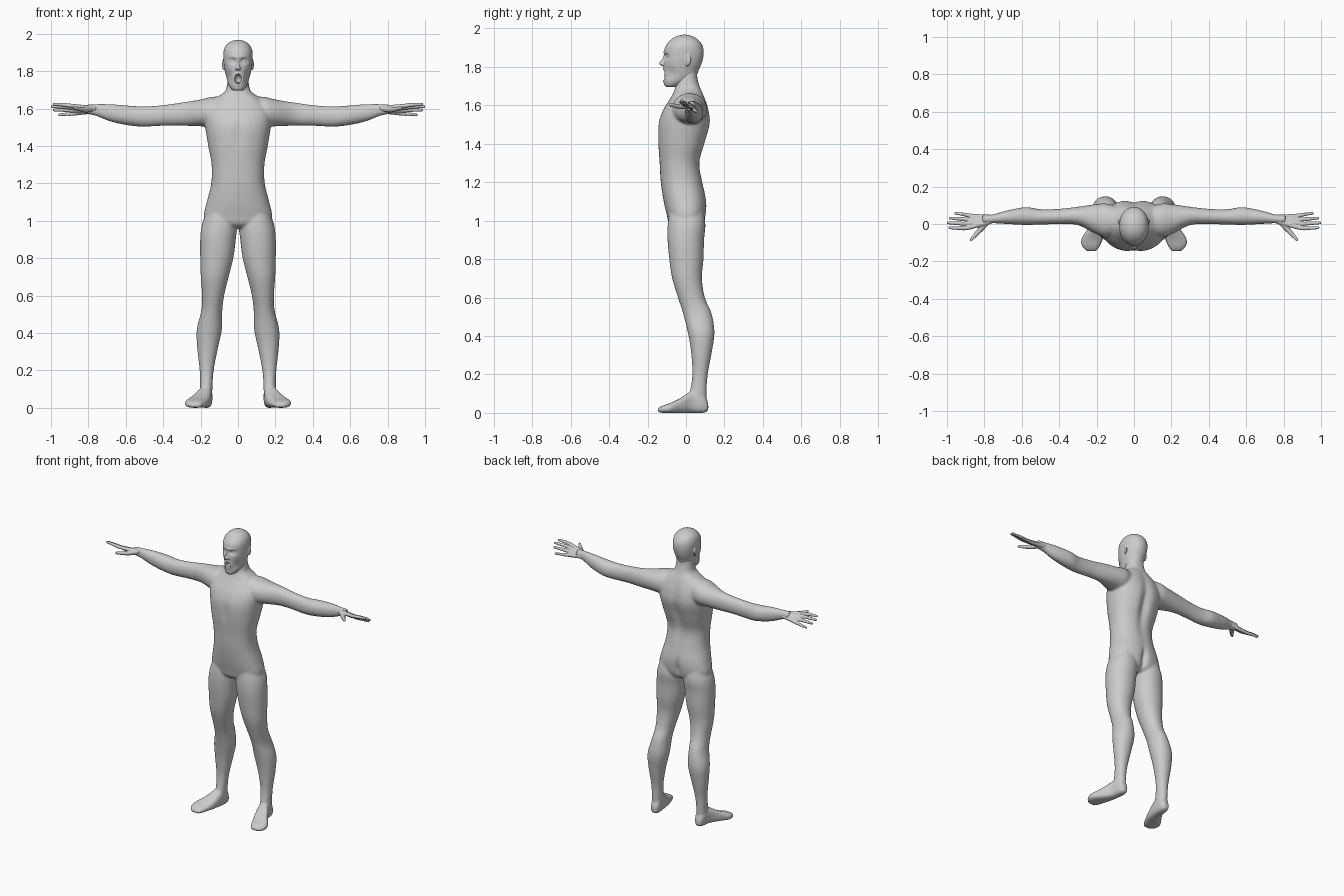
import bpy, bmesh, math
from mathutils import Vector, Matrix


def spline(secs, n=6):
    """Catmull-Rom interpolation through a list of equal-length tuples."""
    out = []
    for i in range(len(secs) - 1):
        a, b, c, d = (secs[max(i - 1, 0)], secs[i], secs[i + 1], secs[min(i + 2, len(secs) - 1)])
        for k in range(n):
            t = k / n
            out.append([0.5 * (2 * q + (r - p) * t + (2 * p - 5 * q + 4 * r - s) * t * t
                               + (3 * q - p - 3 * r + s) * t ** 3) for p, q, r, s in zip(a, b, c, d)])
    return out + [list(secs[-1])]


def loft(bm, axis, secs, e=2.2, side=1, n=40):
    """Skin along an axis; section = (position, min, max, min, max) of the other two axes."""
    idx, rings, verts = 'xyz'.index(axis), [], []
    for t, a0, a1, b0, b1 in spline(secs):
        ring = []
        for k in range(n):
            c, s = math.cos(2 * math.pi * k / n), math.sin(2 * math.pi * k / n)
            p = [(a0 + a1) / 2 + (a1 - a0) / 2 * math.copysign(abs(c) ** (2 / e), c),
                 (b0 + b1) / 2 + (b1 - b0) / 2 * math.copysign(abs(s) ** (2 / e), s)]
            p.insert(idx, t)
            ring.append(bm.verts.new((p[0] * side, p[1], p[2])))
        rings.append(ring)
        verts += ring
    for r, q in zip(rings, rings[1:]):
        for k in range(n):
            bm.faces.new((r[k], r[(k + 1) % n], q[(k + 1) % n], q[k]))
    bm.faces.new(rings[0])
    bm.faces.new(rings[-1])
    return verts


def sculpt(verts, center, radii, offset):
    """Push vertices with a soft falloff brush."""
    for v in verts:
        d = sum(((v.co[i] - center[i]) / radii[i]) ** 2 for i in range(3))
        v.co += Vector(offset) * math.exp(-d)


def blob(bm, center, radii, rot=0):
    m = Matrix.Translation(center) @ Matrix.Rotation(rot, 4, 'Z') @ Matrix.Diagonal((*radii, 1))
    bmesh.ops.create_uvsphere(bm, u_segments=20, v_segments=12, radius=1, matrix=m)


def beads(bm, pts, side=1, n=9):
    """Rounded limb through (x, y, z, radius) points."""
    for x, y, z, r in spline(pts, n):
        bmesh.ops.create_icosphere(bm, subdivisions=2, radius=r,
                                   matrix=Matrix.Translation((x * side, y, z)))


def finish(name, bm, voxel=None, smooth=0):
    bmesh.ops.recalc_face_normals(bm, faces=bm.faces[:])
    me = bpy.data.meshes.new(name)
    bm.to_mesh(me)
    bm.free()
    me.polygons.foreach_set('use_smooth', [True] * len(me.polygons))
    ob = bpy.data.objects.new(name, me)
    bpy.context.collection.objects.link(ob)
    if voxel:
        m = ob.modifiers.new('Fuse', 'REMESH')
        m.mode, m.voxel_size, m.use_smooth_shade = 'VOXEL', voxel, True
        s = ob.modifiers.new('Soften', 'SMOOTH')
        s.factor, s.iterations = 0.5, smooth
    return ob


# Body: torso and neck
bm = bmesh.new()
torso = [(.962, .08, -.06, .06), (.985, .165, -.088, .09), (1.03, .182, -.1, .104),
         (1.1, .167, -.116, .107), (1.2, .143, -.131, .087), (1.3, .141, -.137, .073),
         (1.4, .159, -.145, .1), (1.5, .175, -.145, .127), (1.57, .18, -.122, .121),
         (1.62, .155, -.092, .106), (1.66, .112, -.068, .09), (1.695, .068, -.056, .073),
         (1.74, .057, -.048, .06), (1.79, .052, -.035, .056)]
v = loft(bm, 'z', [(z, -x, x, f, b) for z, x, f, b in torso], 2.3, n=64)
sculpt(v, (0, .11, 1.42), (.028, .06, .17), (0, -.022, 0))
sculpt(v, (0, .11, 1.03), (.018, .05, .07), (0, -.025, 0))
sculpt(v, (0, -.14, 1.46), (.025, .05, .07), (0, .008, 0))

arm = [(.05, -.04, .08, 1.5, 1.665), (.14, -.07, .108, 1.5, 1.662), (.2, -.055, .106, 1.505, 1.648),
       (.3, -.006, .092, 1.508, 1.632), (.4, -.001, .081, 1.508, 1.618), (.5, -.003, .079, 1.503, 1.611),
       (.58, -.005, .09, 1.509, 1.615), (.68, 0, .072, 1.53, 1.623), (.76, .004, .05, 1.561, 1.624),
       (.81, -.002, .05, 1.57, 1.622)]
leg = [(1.05, .03, .165, -.085, .09), (.98, .005, .193, -.095, .101), (.9, .012, .202, -.096, .094),
       (.8, .025, .202, -.087, .091), (.7, .05, .199, -.072, .083), (.6, .074, .192, -.042, .098),
       (.52, .084, .196, -.016, .132), (.42, .086, .22, .009, .148), (.32, .107, .218, .026, .135),
       (.2, .13, .205, .033, .113), (.1, .137, .202, .018, .107), (.03, .137, .2, .0, .108)]
foot = [(.116, .15, .187, .01, .05), (.09, .138, .2, 0, .1), (.03, .139, .213, 0, .112),
        (-.03, .149, .25, 0, .077), (-.08, .165, .282, 0, .052), (-.12, .183, .278, 0, .038),
        (-.145, .2, .252, .003, .024)]
for side in (1, -1):
    loft(bm, 'x', arm, 2.1, side)
    loft(bm, 'z', leg, 2.1, side)
    loft(bm, 'y', foot, 2.8, side)
finish('body', bm, .0065, 8)

# Hands: palm and fingers fused from rounded chains
fingers = [[(.77, .015, 1.6, .016), (.885, -.02, 1.614, .012), (.935, -.022, 1.62, .0105), (.984, -.02, 1.623, .008)],
           [(.77, .022, 1.598, .018), (.89, .003, 1.605, .012), (.945, .004, 1.609, .0105), (.994, .006, 1.61, .008)],
           [(.77, .03, 1.592, .018), (.885, .025, 1.59, .012), (.935, .028, 1.592, .0105), (.983, .031, 1.592, .008)],
           [(.77, .035, 1.588, .016), (.875, .045, 1.573, .0115), (.915, .052, 1.57, .0095), (.955, .057, 1.566, .0075)],
           [(.785, .01, 1.597, .016), (.815, -.022, 1.594, .0155), (.845, -.055, 1.597, .012), (.87, -.083, 1.603, .0085)]]
for side, name in ((1, 'left_hand'), (-1, 'right_hand')):
    bm = bmesh.new()
    for f in fingers:
        beads(bm, f, side)
    finish(name, bm, .0035, 3)

# Head with nose, ears, eyes and lips
bm = bmesh.new()
head = [(1.695, .022, -.103, -.05), (1.705, .036, -.113, -.02), (1.725, .049, -.116, .02),
        (1.75, .058, -.113, .052), (1.785, .067, -.115, .067), (1.82, .074, -.116, .082),
        (1.86, .078, -.114, .091), (1.9, .078, -.109, .089), (1.93, .069, -.09, .074),
        (1.95, .052, -.067, .051), (1.962, .03, -.042, .026), (1.967, .008, -.015, .0)]
v = loft(bm, 'z', [(z, -x, x, f, b) for z, x, f, b in head], 2.1, n=96)
for s in (1, -1):
    sculpt(v, (.031 * s, -.106, 1.853), (.019, .03, .013), (0, .016, 0))
    sculpt(v, (.055 * s, -.085, 1.77), (.022, .04, .03), (-.004 * s, .006, 0))
    blob(bm, (.031 * s, -.088, 1.852), (.014, .012, .011))
    blob(bm, (.076 * s, .008, 1.835), (.007, .019, .031), -.35 * s)
sculpt(v, (0, -.11, 1.875), (.05, .03, .009), (0, -.005, 0))
nose = [(1.872, .006, -.112, -.08), (1.845, .008, -.122, -.08), (1.825, .012, -.137, -.08),
        (1.814, .017, -.139, -.08), (1.804, .012, -.125, -.08)]
loft(bm, 'z', [(z, -x, x, f, b) for z, x, f, b in nose], 2)
beads(bm, [(.023 * math.cos(a), -.113 + .009 * abs(math.cos(a)), 1.757 + .032 * math.sin(a), .0075)
           for a in [k * math.pi / 8 for k in range(17)]], n=3)
head_ob = finish('head', bm, .0035, 4)

# Open mouth
bm = bmesh.new()
blob(bm, (0, -.12, 1.757), (.019, .045, .027))
cutter = finish('mouth_cutter', bm)
cutter.hide_render = True
cutter.display_type = 'WIRE'
b = head_ob.modifiers.new('Mouth', 'BOOLEAN')
b.operation, b.solver, b.object = 'DIFFERENCE', 'EXACT', cutter

bm = bmesh.new()
blob(bm, (0, -.09, 1.735), (.014, .022, .007))
finish('tongue', bm)
